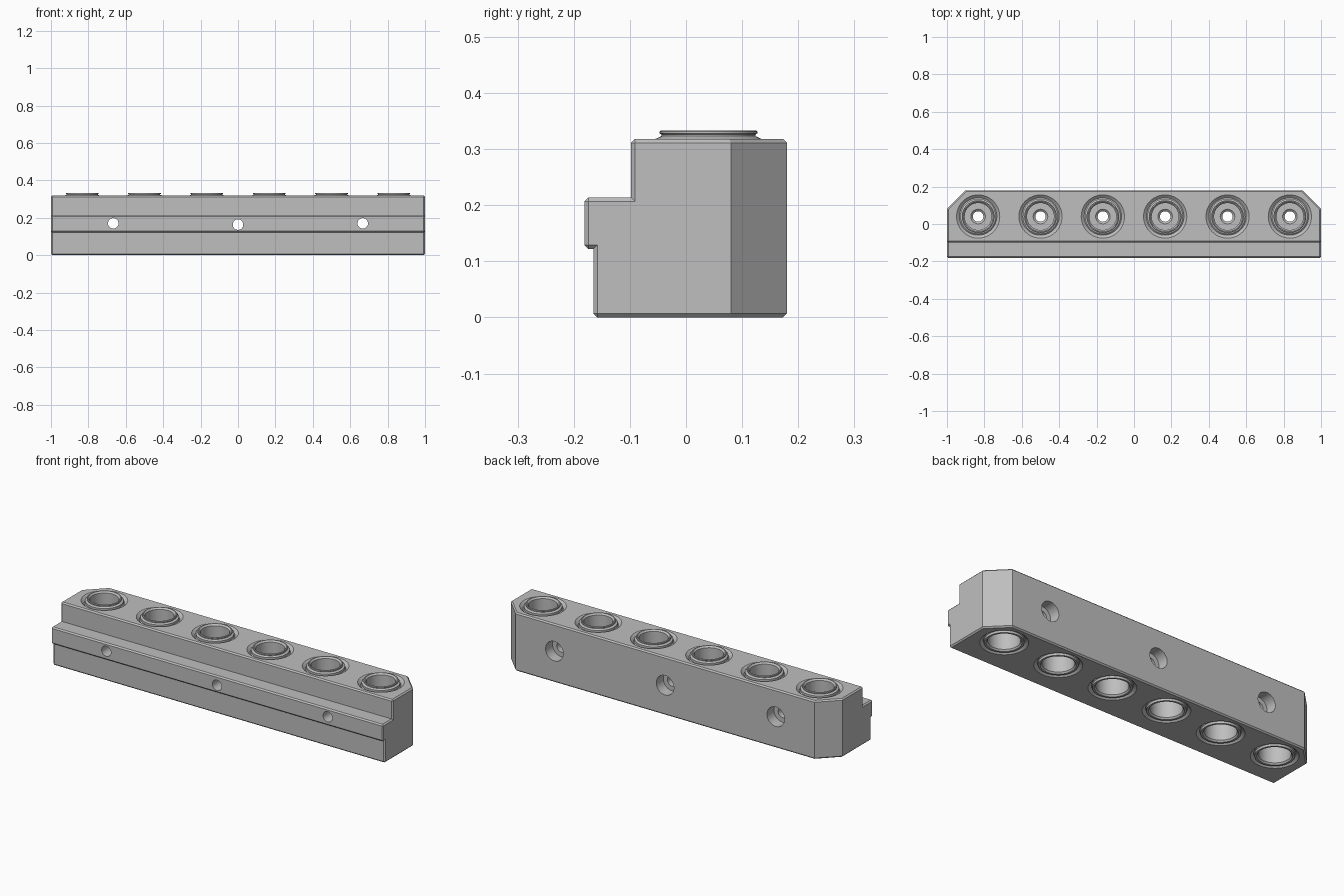
import bpy
import bmesh
import math
from mathutils import Matrix, Vector

default = bpy.data.objects.get("Cube")
if default:
    bpy.data.objects.remove(default, do_unlink=True)

steel = bpy.data.materials.new("plain_grey")
grey = (0.52, 0.52, 0.52, 1)
steel.diffuse_color = grey
steel.use_nodes = True
steel.node_tree.nodes["Principled BSDF"].inputs["Base Color"].default_value = grey

HEIGHT = 0.318
BORE_Y = 0.04


def add_object(name, bm):
    bmesh.ops.recalc_face_normals(bm, faces=bm.faces[:])
    mesh = bpy.data.meshes.new(name)
    bm.to_mesh(mesh)
    bm.free()
    mesh.materials.append(steel)
    obj = bpy.data.objects.new(name, mesh)
    bpy.context.collection.objects.link(obj)
    return obj


def lathe(name, profile, location, along_y=False, closed=False):
    """Revolve (radius, height) points around the upright axis."""
    bm = bmesh.new()
    verts = [bm.verts.new((r, 0, z)) for r, z in profile]
    pairs = list(zip(verts, verts[1:]))
    if closed:
        pairs.append((verts[-1], verts[0]))
    edges = [bm.edges.new(p) for p in pairs]
    bmesh.ops.spin(bm, geom=verts + edges, cent=(0, 0, 0), axis=(0, 0, 1),
                   angle=math.tau, steps=48)
    bmesh.ops.remove_doubles(bm, verts=bm.verts[:], dist=1e-5)
    if along_y:
        bm.transform(Matrix.Rotation(-math.pi / 2, 4, "X"))
    bm.transform(Matrix.Translation(location))
    return add_object(name, bm)


def shade(obj):
    bpy.ops.object.select_all(action="DESELECT")
    obj.select_set(True)
    bpy.context.view_layer.objects.active = obj
    bpy.ops.object.shade_smooth_by_angle(angle=math.radians(25))


# Stepped bar with a tongue along the front
section = [(-0.165, 0), (0.18, 0), (0.18, HEIGHT), (-0.098, HEIGHT),
           (-0.098, 0.214), (-0.181, 0.214), (-0.181, 0.122), (-0.165, 0.122)]
bm = bmesh.new()
end = bm.faces.new([bm.verts.new((-1, y, z)) for y, z in section])
extruded = bmesh.ops.extrude_face_region(bm, geom=[end])["geom"]
bmesh.ops.translate(bm, vec=(2, 0, 0),
                    verts=[g for g in extruded if isinstance(g, bmesh.types.BMVert)])

# Cut off both back corners
for side in (-1, 1):
    cut = bmesh.ops.bisect_plane(
        bm, geom=bm.verts[:] + bm.edges[:] + bm.faces[:],
        plane_co=(side, 0.08, 0), plane_no=Vector((side, 1, 0)).normalized(),
        clear_outer=True)["geom_cut"]
    bmesh.ops.edgeloop_fill(bm, edges=[g for g in cut if isinstance(g, bmesh.types.BMEdge)])
bmesh.ops.recalc_face_normals(bm, faces=bm.faces[:])


# Small chamfer on every outer edge but the upright ones at the back
def chamfered(edge):
    a, b = (v.co for v in edge.verts)
    upright_back = (a - b).xy.length < 1e-4 and a.y > 0.05
    return edge.is_convex and not upright_back


bmesh.ops.bevel(bm, geom=[e for e in bm.edges if chamfered(e)], offset=0.007,
                offset_type="OFFSET", segments=1, affect="EDGES")
bar = add_object("bar", bm)

# Cutters for the bush bores and the counterbored screw holes
bore = [(0, -0.02), (0.138, -0.02), (0.1, 0.014), (0.1, HEIGHT - 0.014),
        (0.138, HEIGHT + 0.02), (0, HEIGHT + 0.02)]
screw = [(0, -0.3), (0.028, -0.3), (0.028, 0.12), (0.053, 0.12), (0.053, 0.3), (0, 0.3)]
bush_places = [(-5 + 2 * i) / 6 for i in range(6)]
cutters = [lathe("bore_cutter", bore, (x, BORE_Y, 0)) for x in bush_places]
for x, z in ((-0.667, 0.17), (0, 0.163), (0.667, 0.17)):
    cutters.append(lathe("screw_cutter", screw, (x, 0, z), along_y=True))

bpy.context.view_layer.objects.active = bar
for cutter in cutters:
    cutter.hide_render = True
    mod = bar.modifiers.new("hole", "BOOLEAN")
    mod.operation = "DIFFERENCE"
    mod.solver = "EXACT"
    mod.object = cutter
    bpy.ops.object.modifier_apply(modifier=mod.name)
    bpy.data.objects.remove(cutter, do_unlink=True)
shade(bar)

# Bushes: a lipped collar on top, a cup at each end and a small hole between
bush = [(0.028, 0.145), (0.078, 0.145), (0.078, 0.008), (0.085, 0), (0.095, 0),
        (0.095, 0.012), (0.102, 0.018), (0.102, 0.3), (0.095, 0.306),
        (0.095, HEIGHT), (0.084, 0.323), (0.084, 0.326), (0.087, 0.328),
        (0.087, 0.331), (0.085, 0.333), (0.08, 0.333), (0.072, 0.325),
        (0.072, 0.19), (0.039, 0.19), (0.028, 0.18)]
for number, x in enumerate(bush_places, 1):
    shade(lathe(f"bush_{number}", bush, (x, BORE_Y, 0), closed=True))
